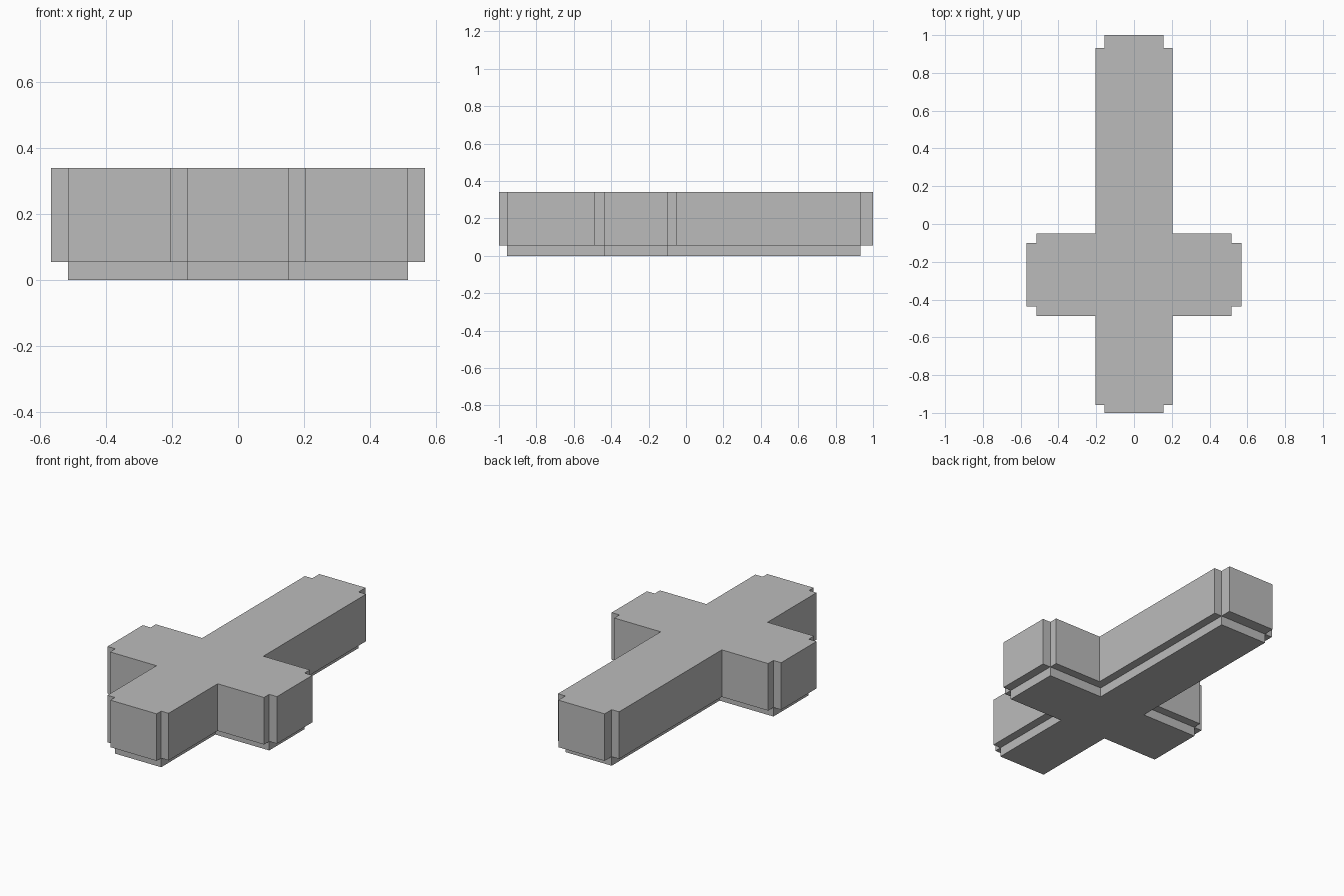
import bpy
import bmesh

cube = bpy.data.objects.get("Cube")
if cube:
    bpy.data.objects.remove(cube, do_unlink=True)

grey = bpy.data.materials.new("plain grey")
grey.use_nodes = True
colour = (0.5, 0.5, 0.5, 1)
grey.diffuse_color = colour
grey.node_tree.nodes["Principled BSDF"].inputs["Base Color"].default_value = colour


def prism(name, half_outline, bottom, top, capped=True):
    """Mirror half an outline across x = 0 and extrude it upward."""
    outline = half_outline + [(-x, y) for x, y in reversed(half_outline)]
    bm = bmesh.new()
    base = bm.faces.new([bm.verts.new((x, y, bottom)) for x, y in outline])
    made = bmesh.ops.extrude_face_region(bm, geom=[base], use_keep_orig=True)["geom"]
    verts = [g for g in made if isinstance(g, bmesh.types.BMVert)]
    bmesh.ops.translate(bm, verts=verts, vec=(0, 0, top - bottom))
    bmesh.ops.recalc_face_normals(bm, faces=bm.faces)
    if not capped:
        lid = [f for f in bm.faces if f.normal.z > 0.9]
        bmesh.ops.delete(bm, geom=lid, context='FACES_ONLY')
    mesh = bpy.data.meshes.new(name)
    bm.to_mesh(mesh)
    bm.free()
    mesh.materials.append(grey)
    obj = bpy.data.objects.new(name, mesh)
    bpy.context.collection.objects.link(obj)


# Key lines: outer and recessed edges of the cross
out_x, in_x = 0.568, 0.516           # side arm tips
wide, narrow = 0.205, 0.155          # long arm half widths
front, front_in = -1.0, -0.957       # front tip
back, back_in = 1.0, 0.933           # back tip
arm_front, arm_front_in = -0.488, -0.438
arm_back, arm_back_in = -0.05, -0.1
ledge, height = 0.055, 0.34

# Upper cross with a square notch at every outer corner
prism("cross_body", [
    (narrow, front), (narrow, front_in), (wide, front_in),
    (wide, arm_front), (in_x, arm_front), (in_x, arm_front_in),
    (out_x, arm_front_in), (out_x, arm_back_in), (in_x, arm_back_in),
    (in_x, arm_back), (wide, arm_back), (wide, back_in),
    (narrow, back_in), (narrow, back)], ledge, height)

# Recessed plinth under the body
prism("cross_plinth", [
    (narrow, front_in), (narrow, arm_front_in), (in_x, arm_front_in),
    (in_x, arm_back_in), (narrow, arm_back_in), (narrow, back_in)],
    0, ledge, capped=False)
